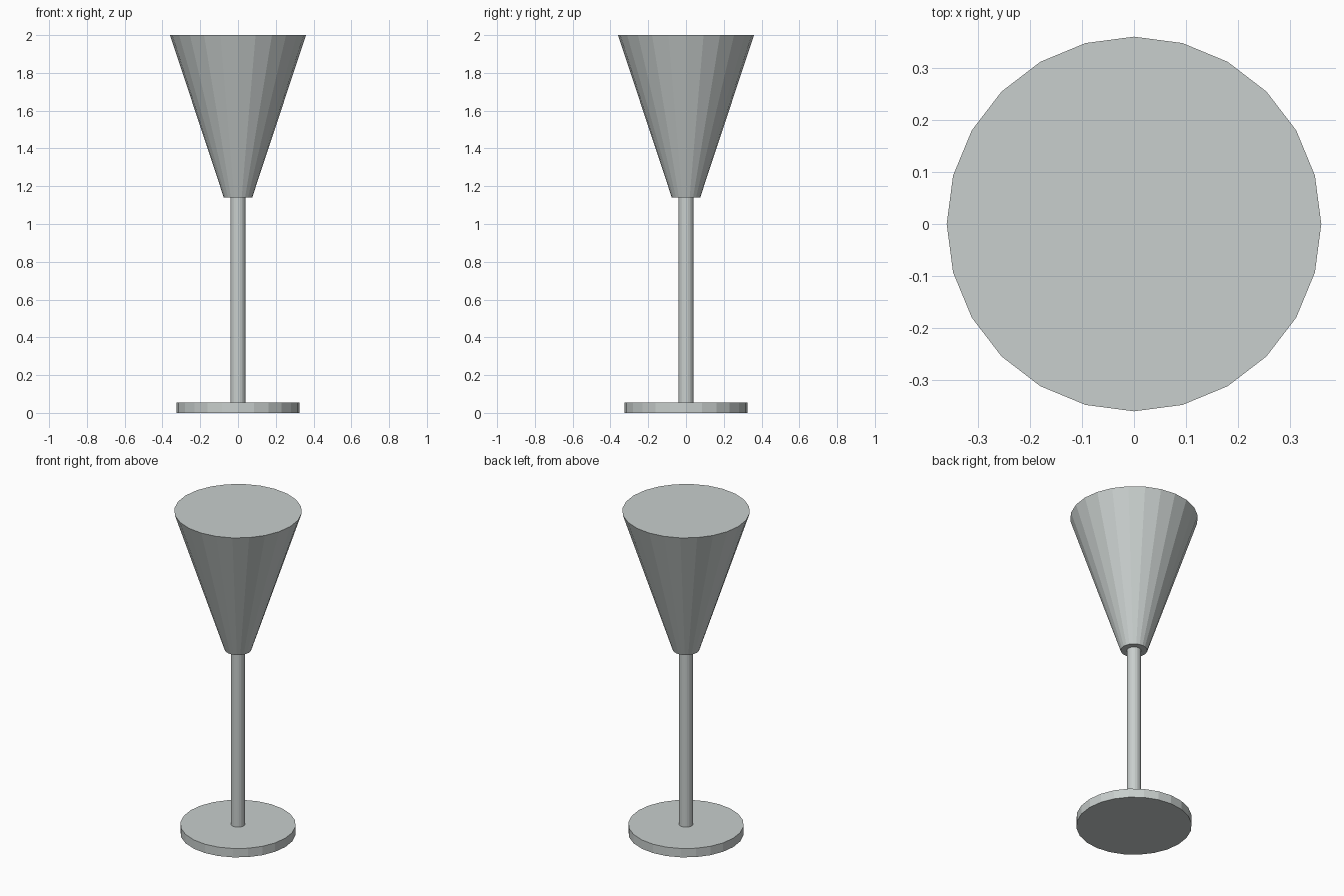
import bpy

cube = bpy.data.objects.get("Cube")
if cube:
    bpy.data.objects.remove(cube, do_unlink=True)

# Single pale grey colour
colour = (0.58, 0.62, 0.61, 1.0)
grey = bpy.data.materials.new("pale_grey")
grey.use_nodes = True
grey.diffuse_color = colour
grey.node_tree.nodes["Principled BSDF"].inputs["Base Color"].default_value = colour


def frustum(name, bottom_radius, top_radius, bottom, top, sides=24):
    """Flat-shaded capped cone or cylinder between two heights."""
    bpy.ops.mesh.primitive_cone_add(
        vertices=sides, radius1=bottom_radius, radius2=top_radius,
        depth=top - bottom, location=(0, 0, (bottom + top) / 2))
    part = bpy.context.object
    part.name = name
    part.data.materials.append(grey)
    return part


# Foot disc, thin stem and flared closed bowl
frustum("foot", 0.325, 0.325, 0, 0.055)
frustum("stem", 0.04, 0.04, 0.055, 1.14)
frustum("bowl", 0.075, 0.36, 1.14, 2)
